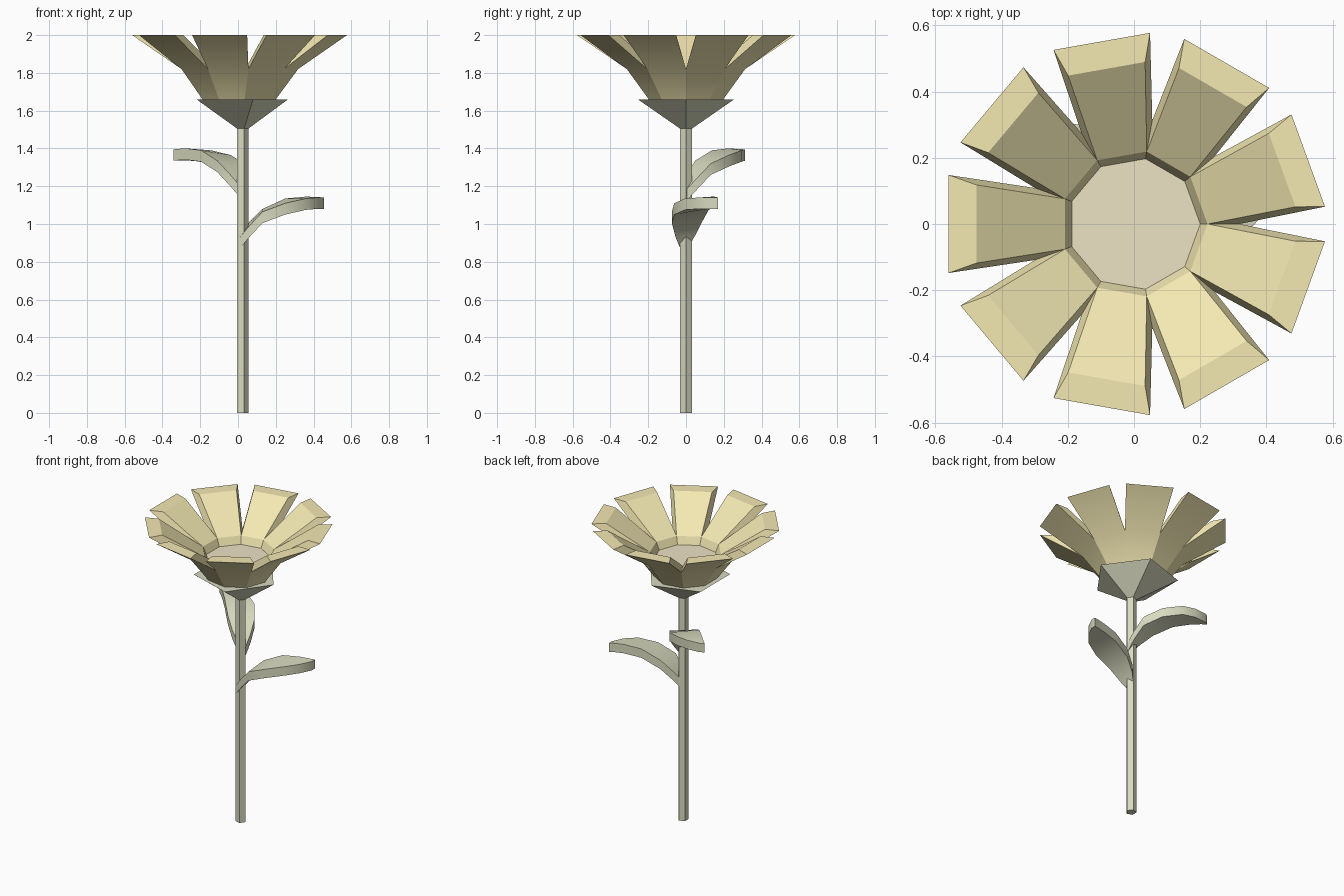
import bpy, bmesh, math
from mathutils import Matrix, Vector

if "Cube" in bpy.data.objects:
    bpy.data.objects.remove(bpy.data.objects["Cube"])

STEM_X = 0.022


def material(name, rgb):
    m = bpy.data.materials.new(name)
    m.diffuse_color = (*rgb, 1)
    m.use_nodes = True
    m.node_tree.nodes["Principled BSDF"].inputs["Base Color"].default_value = m.diffuse_color
    return m


green = material("pale_green", (0.69, 0.70, 0.52))
yellow = material("petal_yellow", (0.90, 0.81, 0.45))
cream = material("center_cream", (0.84, 0.76, 0.55))


def finish(name, bm, mats, smooth=False):
    bmesh.ops.recalc_face_normals(bm, faces=bm.faces)
    me = bpy.data.meshes.new(name)
    bm.to_mesh(me)
    bm.free()
    for m in mats:
        me.materials.append(m)
    ob = bpy.data.objects.new(name, me)
    bpy.context.collection.objects.link(ob)
    if smooth:
        bpy.ops.object.select_all(action='DESELECT')
        ob.select_set(True)
        bpy.context.view_layer.objects.active = ob
        bpy.ops.object.shade_smooth_by_angle(angle=math.radians(30))
    return ob


def ring(bm, n, r, z, cx=0.0):
    return [bm.verts.new((cx + r * math.cos(2 * math.pi * i / n),
                          r * math.sin(2 * math.pi * i / n), z)) for i in range(n)]


def bridge(bm, a, b):
    n = len(a)
    for i in range(n):
        j = (i + 1) % n
        bm.faces.new((a[i], a[j], b[j], b[i]))


def loft(name, rings):
    bm = bmesh.new()
    loops = [ring(bm, 5, *p) for p in rings]
    for a, b in zip(loops, loops[1:]):
        bridge(bm, a, b)
    bm.faces.new(loops[0])
    bm.faces.new(loops[-1])
    return finish(name, bm, [green])


# Five-sided stem and the flared calyx under the flower
loft("stem", [(0.033, 0, STEM_X), (0.033, 1.515, STEM_X)])
loft("calyx", [(0.033, 1.505, STEM_X), (0.268, 1.66, -0.003)])

# Flower cup with nine petals, slit at every corner of the cup
N = 9
bm = bmesh.new()
base = ring(bm, N, 0.20, 1.66)
out = ring(bm, N, 0.318, 1.82)
inn = ring(bm, N, 0.222, 1.82)
disk = ring(bm, N, 0.20, 1.77)
bridge(bm, base, out)
bridge(bm, inn, disk)
bm.faces.new(base)
bm.faces.new(disk).material_index = 1
for i in range(N):
    j = (i + 1) % N
    rot = Matrix.Rotation(2 * math.pi * (i + 0.5) / N, 3, 'Z')
    o1, o2, n1, n2 = [bm.verts.new(rot @ Vector(p)) for p in (
        (0.56, -0.148, 2), (0.56, 0.148, 2), (0.476, -0.118, 2), (0.476, 0.118, 2))]
    bm.faces.new((out[i], out[j], o2, o1))    # outside
    bm.faces.new((inn[j], inn[i], n1, n2))    # inside
    bm.faces.new((o1, o2, n2, n1))            # rim
    bm.faces.new((out[i], o1, n1, inn[i]))    # slit walls
    bm.faces.new((out[j], inn[j], n2, o2))
finish("flower_petals", bm, [yellow, cream], smooth=True)

# Leaf underside stations: x, then y and z of each edge
LEAF = [(0.01, 0.010, 0.875, -0.030, 0.870),
        (0.06, 0.055, 0.950, -0.055, 0.930),
        (0.13, 0.090, 1.020, -0.075, 1.005),
        (0.25, 0.120, 1.075, -0.062, 1.050),
        (0.36, 0.145, 1.085, -0.005, 1.075),
        (0.42, 0.160, 1.083, 0.065, 1.080),
        (0.455, 0.170, 1.080, 0.140, 1.080)]


def leaf(name, angle, lift):
    bm = bmesh.new()
    sections = []
    for x, ya, za, yb, zb in LEAF:
        x -= STEM_X
        sections.append([bm.verts.new(p) for p in (
            (x, ya, za), (x, ya, za + 0.06), (x, yb, zb + 0.06), (x, yb, zb))])
    for a, b in zip(sections, sections[1:]):
        bridge(bm, a, b)
    bm.faces.new(sections[0])
    bm.faces.new(sections[-1])
    bm.transform(Matrix.Translation((STEM_X, 0, lift)) @ Matrix.Rotation(angle, 4, 'Z'))
    finish(name, bm, [green], smooth=True)


# Two leaves, the upper one turned a third of a circle
leaf("lower_leaf", 0, 0)
leaf("upper_leaf", math.radians(120), 0.255)
